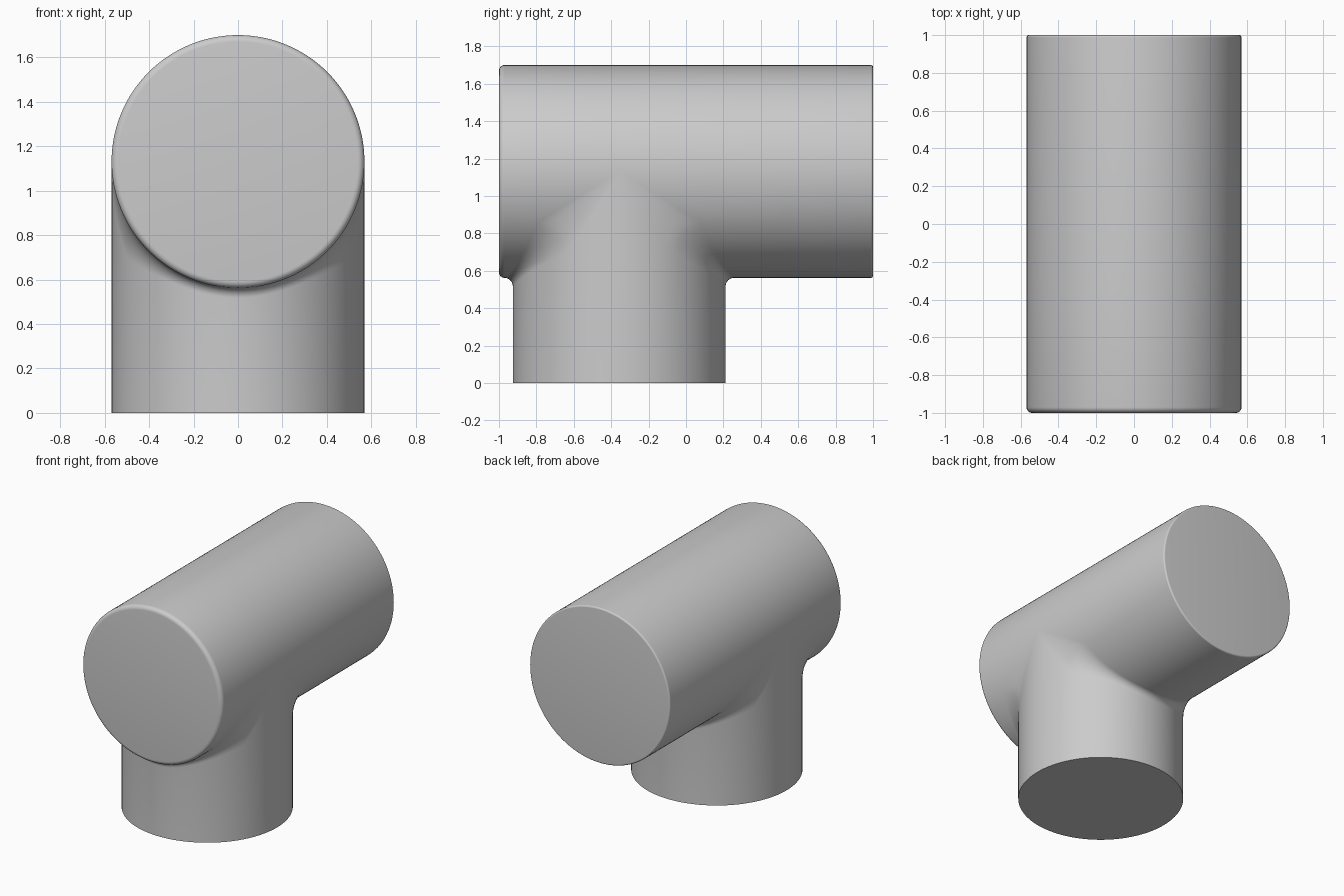
import bpy, bmesh
from math import sin, cos, pi

if "Cube" in bpy.data.objects:
    bpy.data.objects.remove(bpy.data.objects["Cube"])

R = 0.569        # radius of both pipes
ZC = 1.131       # height of the horizontal pipe axis
YC = -0.357      # y of the vertical pipe axis
N = 128          # sides around each pipe
ARC = 10         # steps in the blend between the pipes

bm = bmesh.new()


def sheet(rows):
    """Skin a list of equally long point rows with quads."""
    verts = [[bm.verts.new(p) for p in row] for row in rows]
    for a, b in zip(verts, verts[1:]):
        for i in range(len(a) - 1):
            bm.faces.new((a[i], a[i + 1], b[i + 1], b[i]))


def end_rounding(a, s, e):
    """Rounded rim of the horizontal pipe at the s end, radius e."""
    pts = []
    for j in range(7):
        t = j / 6 * pi / 2
        q = R - e + e * sin(t)
        pts.append((q * cos(a), s * (1 - e + e * cos(t)), ZC + q * sin(a)))
    return pts


def lower_path(a, s, e):
    """Along the pipe's underside, round the blend and down to the floor."""
    x, h = R * cos(a), R * abs(sin(a))
    f = min(0.045 + 0.2 * cos(a) ** 4, 0.6 * h)
    y, z = YC + s * h, ZC - h
    pts = end_rounding(a, s, e)
    for j in range(ARC + 1):
        t = j / ARC * pi / 2
        pts.append((x, y + s * f * (1 - sin(t)), z - f * (1 - cos(t))))
    pts.append((x, y, 0))
    return pts


def upper_path(a, s, e):
    return end_rounding(a, s, e) + [(R * cos(a), YC, ZC + R * sin(a))]


# front and back halves of the joined pipes
for s, e in ((-1, 0.03), (1, 0.012)):
    half = [pi * k / (N // 2) for k in range(N // 2 + 1)]
    sheet([upper_path(a, s, e) for a in half])
    sheet([lower_path(-a, s, e) for a in half])

# weld the seams, then close the three pipe ends
bmesh.ops.remove_doubles(bm, verts=bm.verts, dist=1e-5)
bmesh.ops.holes_fill(bm, edges=[ed for ed in bm.edges if ed.is_boundary], sides=0)
bmesh.ops.recalc_face_normals(bm, faces=bm.faces)

mesh = bpy.data.meshes.new("pipe_tee")
bm.to_mesh(mesh)
bm.free()
tee = bpy.data.objects.new("pipe_tee", mesh)
bpy.context.collection.objects.link(tee)
bpy.context.view_layer.objects.active = tee
tee.select_set(True)
bpy.ops.object.shade_smooth_by_angle(angle=pi / 5)
